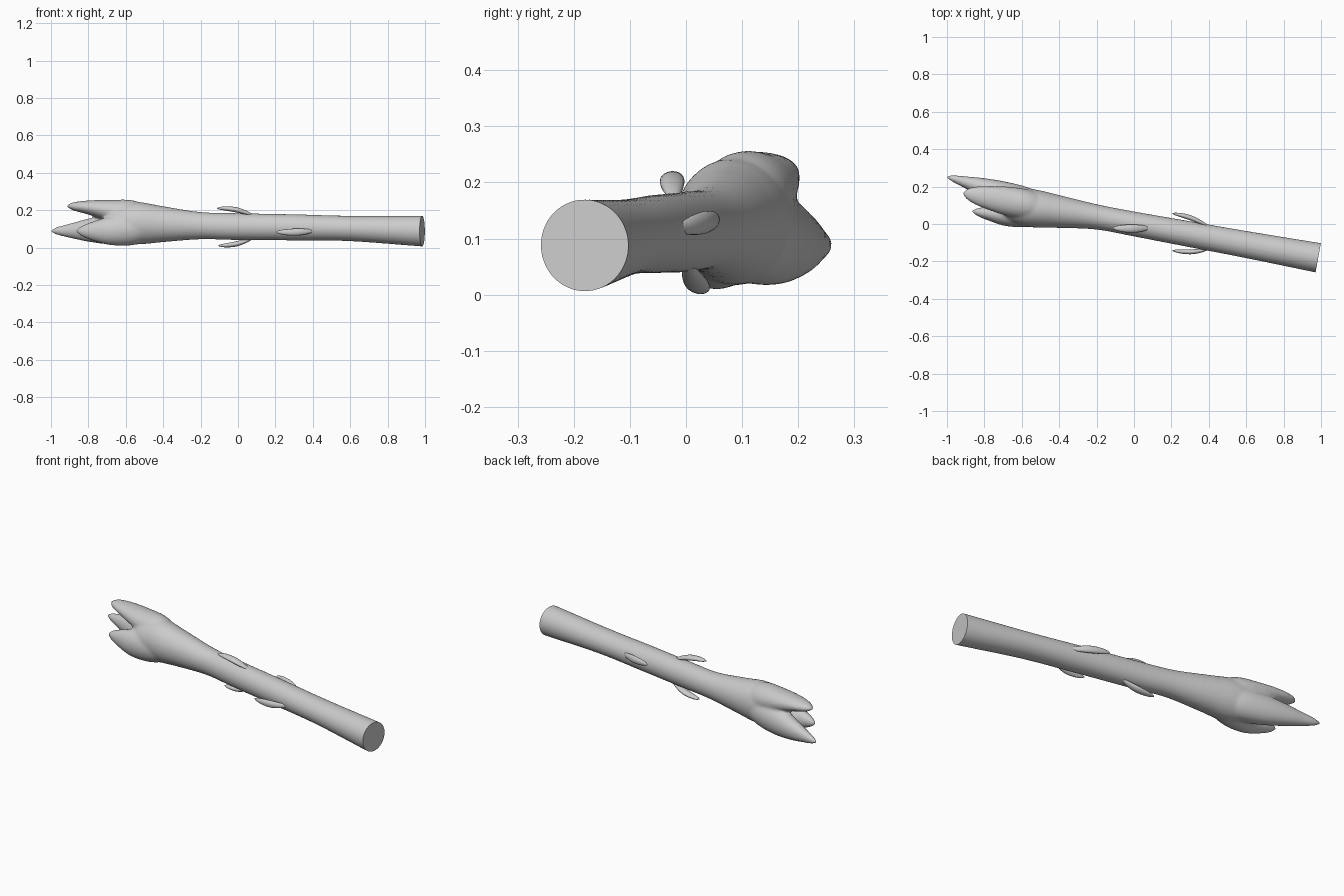
import bpy, bmesh, math
from mathutils import Vector

cube = bpy.data.objects.get("Cube")
if cube:
    bpy.data.objects.remove(cube)

grey = bpy.data.materials.new("plain grey")
grey.use_nodes = True
COLOUR = (0.6, 0.6, 0.6, 1)
grey.diffuse_color = COLOUR
grey.node_tree.nodes["Principled BSDF"].inputs["Base Color"].default_value = COLOUR


def spline(rows, steps):
    """Smooth in-between stations through rows of numbers."""
    out = []
    for i in range(len(rows) - 1):
        a, b = rows[max(i - 1, 0)], rows[i]
        c, d = rows[i + 1], rows[min(i + 2, len(rows) - 1)]
        for s in range(steps):
            t = s / steps
            out.append([q + 0.5 * t * (r - p + t * (2 * p - 5 * q + 4 * r - w
                        + t * (3 * (q - r) + w - p)))
                        for p, q, r, w in zip(a, b, c, d)])
    return out + [list(rows[-1])]


def loft(bm, rows, sides=32, steps=6):
    """Closed tube through stations (x, y, z, y radius, z radius)."""
    rings = []
    for x, y, z, ry, rz in spline(rows, steps):
        ring = []
        for k in range(sides):
            a = math.tau * k / sides
            ring.append(bm.verts.new((x, y + max(ry, 0.002) * math.cos(a),
                                      z + max(rz, 0.002) * math.sin(a))))
        rings.append(ring)
    for r0, r1 in zip(rings, rings[1:]):
        for k in range(sides):
            n = (k + 1) % sides
            bm.faces.new((r0[k], r0[n], r1[n], r1[k]))
    bm.faces.new(rings[0])
    bm.faces.new(rings[-1])
    bmesh.ops.recalc_face_normals(bm, faces=bm.faces)


def make_object(name, bm):
    mesh = bpy.data.meshes.new(name)
    bm.to_mesh(mesh)
    bm.free()
    mesh.materials.append(grey)
    obj = bpy.data.objects.new(name, mesh)
    bpy.context.collection.objects.link(obj)
    return obj


def smooth(obj):
    bpy.ops.object.select_all(action='DESELECT')
    obj.select_set(True)
    bpy.context.view_layer.objects.active = obj
    bpy.ops.object.shade_smooth_by_angle(angle=math.radians(50))


# Stem swelling into the head
stem = [(1.08, -0.197, 0.086, 0.083, 0.083), (0.98, -0.18, 0.088, 0.081, 0.082),
        (0.6, -0.11, 0.102, 0.073, 0.068), (0.3, -0.055, 0.108, 0.07, 0.07),
        (0, 0, 0.112, 0.067, 0.072), (-0.2, 0.038, 0.117, 0.068, 0.073),
        (-0.4, 0.067, 0.125, 0.088, 0.096), (-0.53, 0.083, 0.13, 0.102, 0.113),
        (-0.62, 0.094, 0.128, 0.098, 0.105), (-0.69, 0.102, 0.128, 0.07, 0.07),
        (-0.72, 0.105, 0.128, 0.02, 0.02)]

# Three pointed lobes at the end of the head
lobes = [
    # back
    [(-0.42, 0.075, 0.12, 0.05, 0.05), (-0.55, 0.11, 0.11, 0.08, 0.085),
     (-0.68, 0.152, 0.1, 0.073, 0.083), (-0.8, 0.192, 0.093, 0.053, 0.062),
     (-0.9, 0.222, 0.09, 0.033, 0.038), (-0.97, 0.243, 0.089, 0.018, 0.02),
     (-1.003, 0.252, 0.089, 0.004, 0.004)],
    # top
    [(-0.42, 0.075, 0.14, 0.05, 0.05), (-0.55, 0.1, 0.17, 0.08, 0.08),
     (-0.68, 0.122, 0.195, 0.078, 0.06), (-0.8, 0.143, 0.214, 0.06, 0.038),
     (-0.88, 0.157, 0.22, 0.036, 0.022), (-0.915, 0.162, 0.221, 0.006, 0.005)],
    # front
    [(-0.42, 0.065, 0.12, 0.05, 0.05), (-0.55, 0.06, 0.1, 0.075, 0.085),
     (-0.68, 0.05, 0.09, 0.062, 0.077), (-0.78, 0.057, 0.088, 0.038, 0.05),
     (-0.84, 0.064, 0.088, 0.02, 0.025), (-0.866, 0.068, 0.088, 0.005, 0.005)],
]
bm = bmesh.new()
for rows in [stem] + lobes:
    loft(bm, rows)
rough = make_object("rough_body", bm)
fuse = rough.modifiers.new("Fuse", 'REMESH')
fuse.mode = 'VOXEL'
fuse.voxel_size = 0.008
soften = rough.modifiers.new("Soften", 'SMOOTH')
soften.factor = 0.5
soften.iterations = 8

# Bake the fused form, then cut the stem end flat
bpy.context.view_layer.update()
baked = rough.evaluated_get(bpy.context.evaluated_depsgraph_get())
bm = bmesh.new()
bm.from_mesh(baked.to_mesh())
bpy.data.objects.remove(rough)
cut = bmesh.ops.bisect_plane(bm, geom=bm.verts[:] + bm.edges[:] + bm.faces[:],
                             plane_co=Vector((0.985, -0.18, 0.088)),
                             plane_no=Vector((1, -0.18, 0)), clear_outer=True)
rim = [e for e in cut["geom_cut"] if isinstance(e, bmesh.types.BMEdge)]
bmesh.ops.contextual_create(bm, geom=rim)
bmesh.ops.recalc_face_normals(bm, faces=bm.faces)
smooth(make_object("stem_and_head", bm))

# Small scale leaves: root, tip, and half widths across y and z
leaves = {
    "top_leaf": ((0.1, -0.02, 0.165), (-0.112, -0.022, 0.21), 0.022, 0.014),
    "bottom_leaf": ((0.1, 0.0, 0.06), (-0.105, 0.03, 0.01), 0.021, 0.014),
    "back_leaf": ((0.42, -0.025, 0.115), (0.205, 0.056, 0.135), 0.014, 0.02),
    "front_leaf": ((0.42, -0.128, 0.09), (0.205, -0.142, 0.083), 0.013, 0.019),
}
for name, (root, tip, wy, wz) in leaves.items():
    root, tip = Vector(root), Vector(tip)
    axis = Vector((0, -0.055 if root.x > 0.3 else 0.0, 0.11))
    rows = []
    for t, w in ((0, 0.1), (0.25, 0.75), (0.5, 1), (0.75, 0.85), (0.93, 0.5), (1, 0.1)):
        p = root.lerp(tip, t)
        # Bow the leaf outward from the stem
        out = Vector((0, p.y - axis.y, p.z - axis.z)).normalized()
        p += out * 0.014 * math.sin(math.pi * t)
        rows.append((p.x, p.y, p.z, wy * w, wz * w))
    bm = bmesh.new()
    loft(bm, rows, 20, 4)
    smooth(make_object(name, bm))
